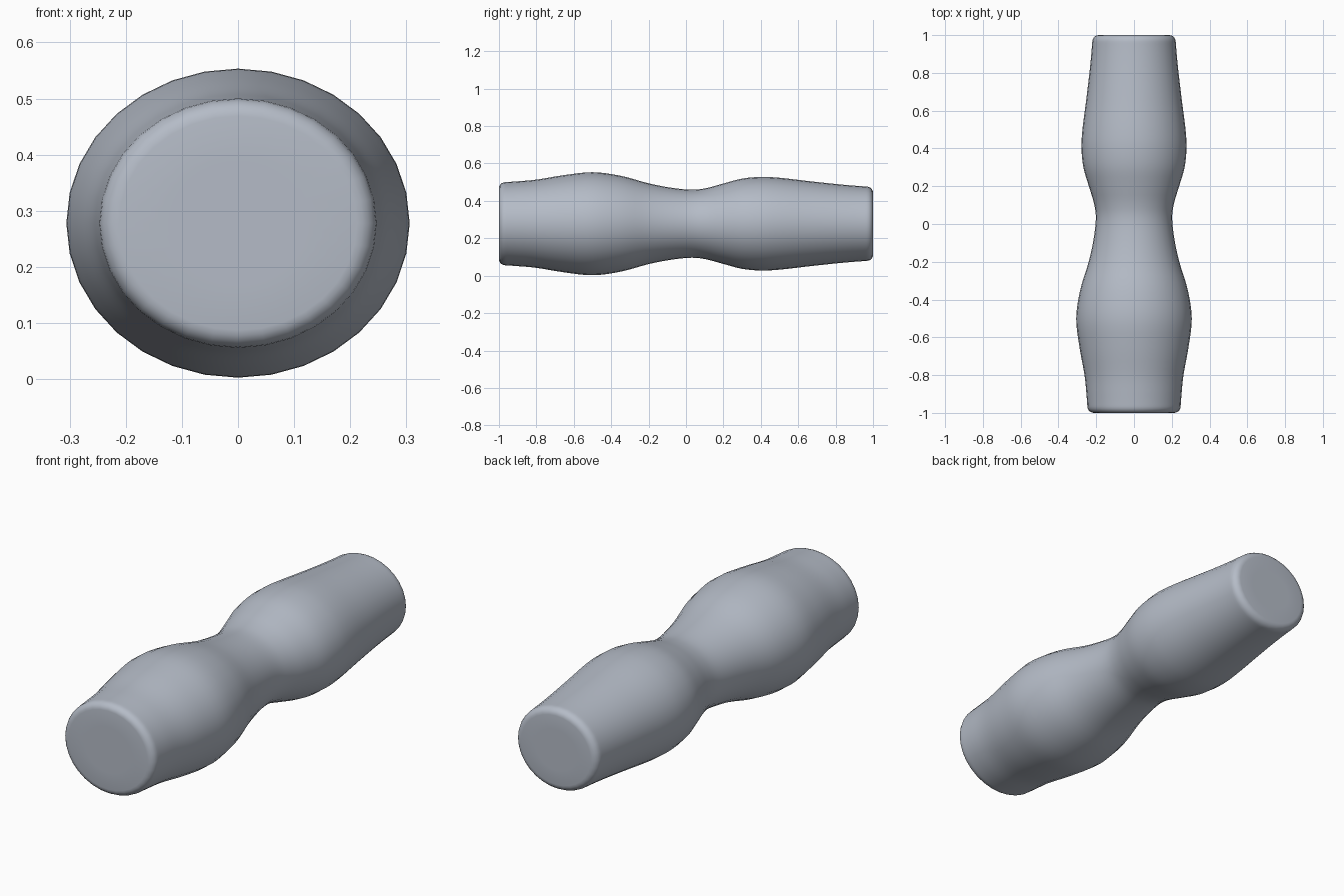
import bpy, bmesh, math

if "Cube" in bpy.data.objects:
    bpy.data.objects.remove(bpy.data.objects["Cube"])

SIDES, CENTRE_Z, FLATTEN = 32, 0.278, 0.9

# Half-width along the length: (y, radius)
BODY = [(-0.965, 0.247), (-0.9, 0.252), (-0.8, 0.262), (-0.65, 0.289), (-0.5, 0.306),
        (-0.35, 0.285), (-0.2, 0.24), (-0.08, 0.214), (0.03, 0.202), (0.11, 0.212),
        (0.2, 0.239), (0.3, 0.268), (0.4, 0.278), (0.5, 0.273), (0.65, 0.254),
        (0.8, 0.236), (0.9, 0.226), (0.965, 0.221)]


def smooth_profile(pts, steps=4):
    """Catmull-Rom curve through the profile points."""
    p = [pts[0]] + pts + [pts[-1]]
    out = []
    for a, b, c, d in zip(p, p[1:], p[2:], p[3:]):
        for i in range(steps):
            t = i / steps
            out.append(tuple(0.5 * (2 * b[k] + (c[k] - a[k]) * t
                       + (2 * a[k] - 5 * b[k] + 4 * c[k] - d[k]) * t ** 2
                       + (3 * b[k] - a[k] - 3 * c[k] + d[k]) * t ** 3) for k in (0, 1)))
    return out + [pts[-1]]


def rounded_rim(sign, radius):
    """Rounded edge from the side wall to the flat end."""
    rim = []
    for i in range(1, 6):
        a = math.radians(18 * i)
        rim.append((sign * (0.965 + 0.035 * math.sin(a)), radius - 0.035 * (1 - math.cos(a))))
    return rim + [(sign, radius * 0.5)]


profile = (rounded_rim(-1, BODY[0][1])[::-1] + smooth_profile(BODY)
           + rounded_rim(1, BODY[-1][1]))

# Lathed oval body with closed ends
bm = bmesh.new()
rings = []
for y, r in profile:
    rings.append([bm.verts.new((r * math.sin(2 * math.pi * i / SIDES), y,
                                CENTRE_Z + FLATTEN * r * math.cos(2 * math.pi * i / SIDES)))
                  for i in range(SIDES)])
for a, b in zip(rings, rings[1:]):
    for i in range(SIDES):
        j = (i + 1) % SIDES
        bm.faces.new((a[i], a[j], b[j], b[i]))
bm.faces.new(rings[0])
bm.faces.new(rings[-1])
bmesh.ops.recalc_face_normals(bm, faces=bm.faces)
for f in bm.faces:
    f.smooth = True
mesh = bpy.data.meshes.new("waisted_handle")
bm.to_mesh(mesh)
bm.free()

grey = bpy.data.materials.new("blue grey")
grey.diffuse_color = (0.46, 0.50, 0.57, 1)
grey.use_nodes = True
grey.node_tree.nodes["Principled BSDF"].inputs["Base Color"].default_value = grey.diffuse_color
mesh.materials.append(grey)
handle = bpy.data.objects.new("waisted_handle", mesh)
bpy.context.collection.objects.link(handle)
